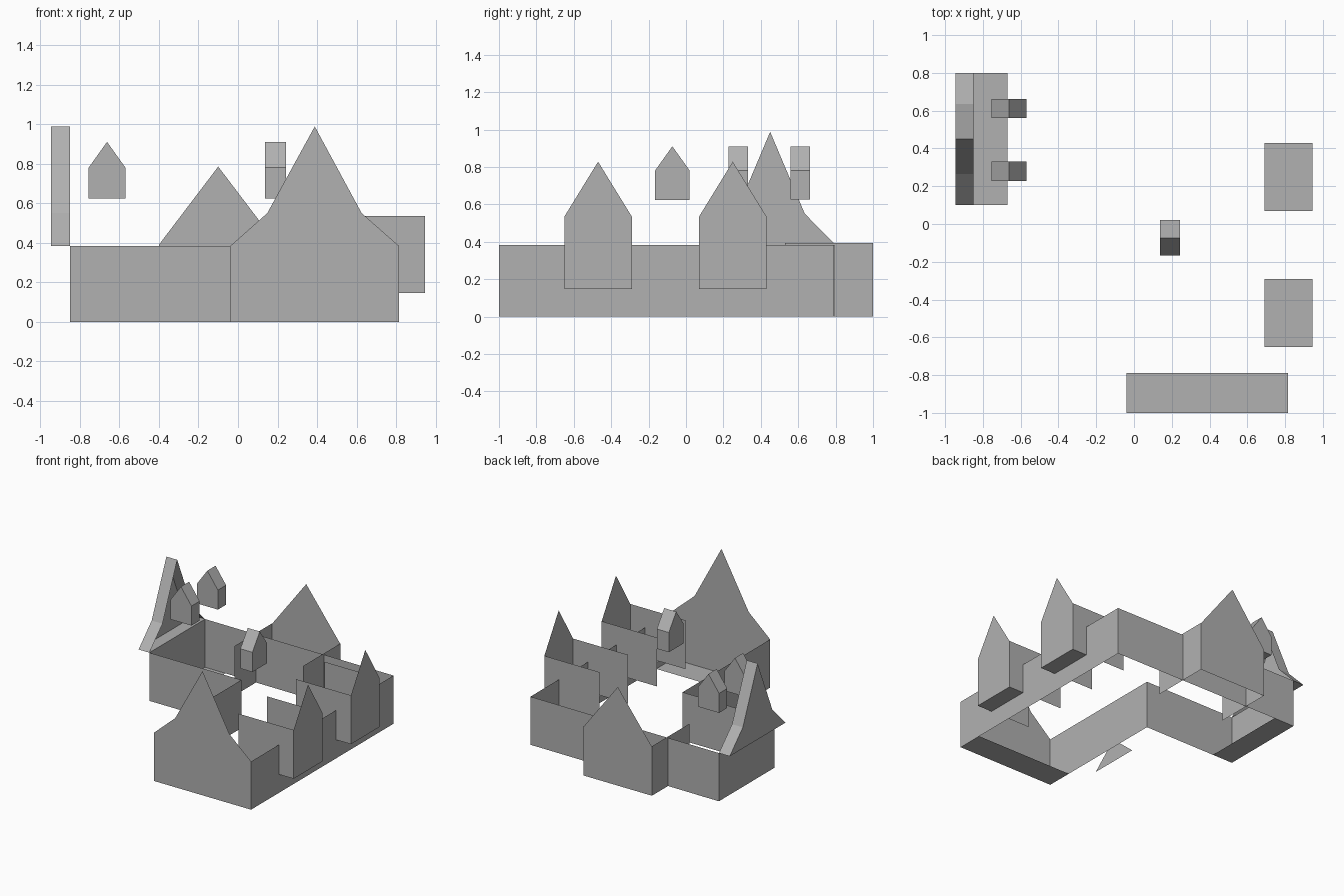
import bpy

if "Cube" in bpy.data.objects:
    bpy.data.objects.remove(bpy.data.objects["Cube"])

# Mid-grey plaster used on every part
grey = bpy.data.materials.new("grey")
grey.diffuse_color = (0.44, 0.44, 0.44, 1)
grey.use_nodes = True
grey.node_tree.nodes["Principled BSDF"].inputs["Base Color"].default_value = grey.diffuse_color

def mesh(name, verts, faces):
    me = bpy.data.meshes.new(name)
    me.from_pydata(verts, [], faces)
    me.materials.append(grey)
    ob = bpy.data.objects.new(name, me)
    bpy.context.collection.objects.link(ob)
    return ob

def wall(name, a, b, z0, z1):
    """Upright thin wall sheet between two plan points."""
    return mesh(name, [(*a, z0), (*b, z0), (*b, z1), (*a, z1)], [(0, 1, 2, 3)])

def floor(name, x0, x1, y0, y1, z):
    return mesh(name, [(x0, y0, z), (x1, y0, z), (x1, y1, z), (x0, y1, z)], [(3, 2, 1, 0)])

def place(axis, d, profile):
    """Profile of (u, z) put in the plane axis = d."""
    return [(d, u, z) if axis == 'x' else (u, d, z) for u, z in profile]

def gable(name, axis, d, profile):
    return mesh(name, place(axis, d, profile), [tuple(range(len(profile)))])

def prism(name, axis, d0, d1, profile, closed=True):
    n = len(profile)
    faces = [tuple(range(n))[::-1]]
    if closed:
        faces.append(tuple(range(n, 2 * n)))
    faces += [(i, (i + 1) % n, n + (i + 1) % n, n + i) for i in range(n)]
    return mesh(name, place(axis, d0, profile) + place(axis, d1, profile), faces)

def house(c, w, z0, ze, za):
    """Five-sided gable outline."""
    return [(c - w, z0), (c + w, z0), (c + w, ze), (c, za), (c - w, ze)]

H = 0.383
R = 0.815

# Outer walls
wall("front_wing_left_wall", (-0.04, 0.10), (-0.04, -1), 0, H)
wall("right_wall", (R, -1), (R, 0.79), 0, H)
wall("back_wall", (R, 0.79), (-0.85, 0.80), 0, H)
wall("left_wall", (-0.85, 0.80), (-0.85, 0.10), 0, H)
wall("left_wing_front_wall", (-0.85, 0.10), (-0.04, 0.10), 0, H)

# Floor strips
floor("front_floor", -0.04, R, -1, -0.79, 0)
floor("left_floor", -0.85, -0.67, 0.10, 0.80, 0)

# Front gable wall with flared eaves
gable("front_gable", 'y', -1, [(-0.04, 0), (R, 0), (R, H), (0.625, 0.55),
                               (0.388, 0.988), (0.148, 0.55), (-0.04, H)])

# Overhanging left gable, open towards the house
prism("left_gable", 'x', -0.945, -0.85, [(0.10, H), (0.80, H), (0.635, 0.55),
                                         (0.45, 0.988), (0.265, 0.55)], closed=False)

# Back wing
gable("back_gable", 'y', 1, house(-0.10, 0.30, 0, 0.39, 0.785))
for side, x in (("left", -0.40), ("right", 0.20)):
    wall("back_wing_%s_wall" % side, (x, 0.53), (x, 1), 0, 0.393)

# Large bays on the right side
for i, y in enumerate((-0.47, 0.25)):
    gable("bay_front_%d" % i, 'x', 0.945, house(y, 0.18, 0.147, 0.535, 0.828))
    floor("bay_floor_%d" % i, 0.692, 0.945, y - 0.18, y + 0.18, 0.147)
    for s in (-1, 1):
        wall("bay_side_%d" % i, (0.46, y + s * 0.18), (0.945, y + s * 0.18), 0.147, 0.535)

# Small roof dormers
prism("right_dormer", 'x', 0.137, 0.243, house(-0.073, 0.093, 0.623, 0.78, 0.91))
for i, y in enumerate((0.228, 0.56)):
    prism("front_dormer_%d" % i, 'y', y, y + 0.103, house(-0.662, 0.093, 0.625, 0.78, 0.91))

# Low porch gable beside the front wing
gable("porch_gable", 'x', -0.18, [(-0.65, 0.005), (-0.235, 0.005), (-0.45, 0.19)])
